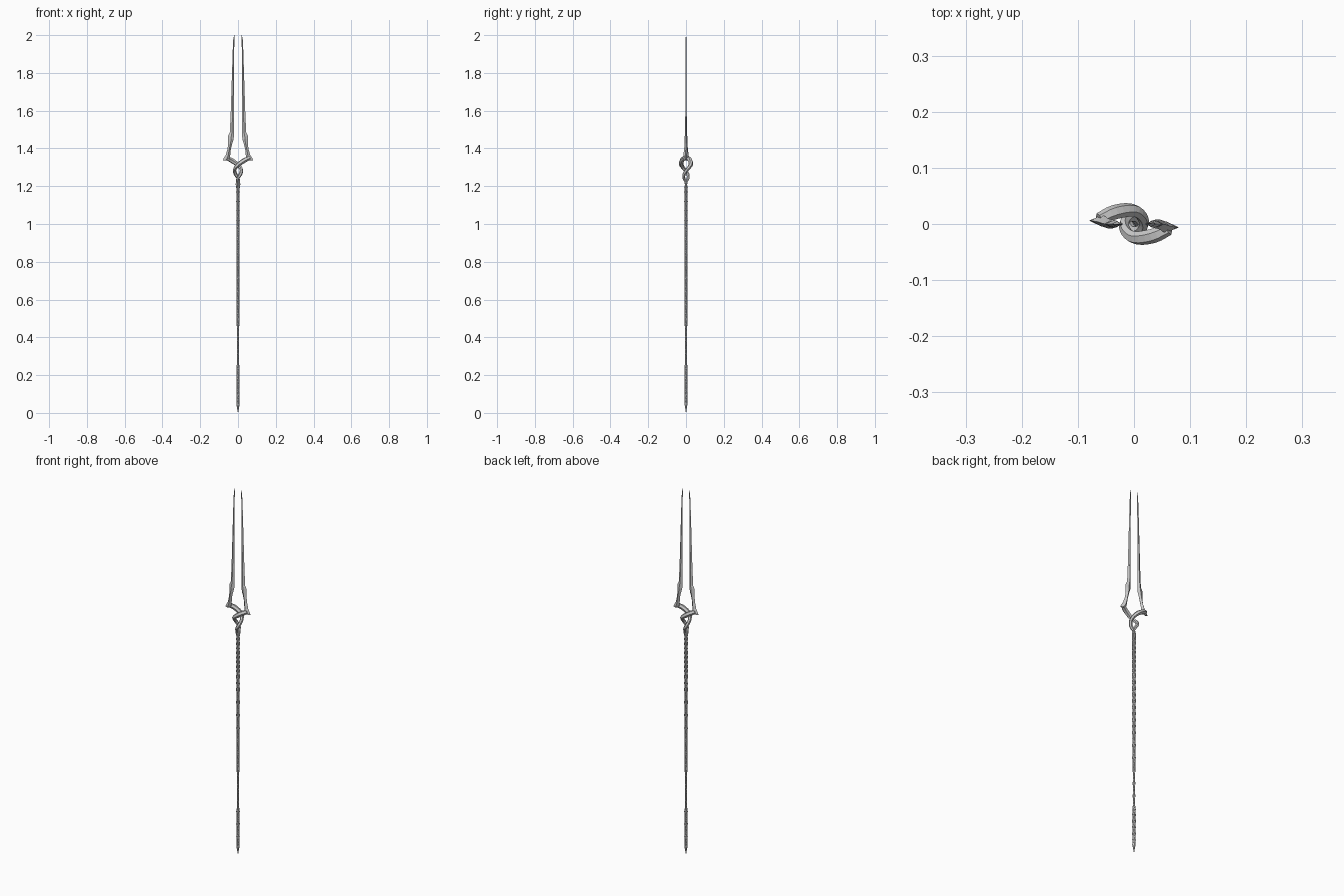
import bpy, bmesh, math
from mathutils import Vector

if "Cube" in bpy.data.objects:
    bpy.data.objects.remove(bpy.data.objects["Cube"])


def strand(name, pts, turn):
    """Faceted tapering tube through (x, y, z, radius) points, turned about z."""
    cu = bpy.data.curves.new(name, 'CURVE')
    cu.dimensions = '3D'
    cu.bevel_depth = 1.0
    cu.bevel_resolution = 1
    cu.use_fill_caps = True
    sp = cu.splines.new('POLY')
    sp.points.add(len(pts) - 1)
    sp.use_smooth = False
    for p, (x, y, z, r) in zip(sp.points, pts):
        p.co = (x, y, z, 1)
        p.radius = r
    ob = bpy.data.objects.new(name, cu)
    ob.rotation_euler.z = turn
    bpy.context.collection.objects.link(ob)


def loft(name, rings, turn=0):
    """Skin a list of equal-sized vertex rings and cap both ends."""
    bm = bmesh.new()
    vs = [[bm.verts.new(p) for p in ring] for ring in rings]
    n = len(vs[0])
    for a, b in zip(vs, vs[1:]):
        for i in range(n):
            j = (i + 1) % n
            bm.faces.new((a[i], a[j], b[j], b[i]))
    bm.faces.new(vs[0][::-1])
    bm.faces.new(vs[-1])
    bmesh.ops.recalc_face_normals(bm, faces=bm.faces)
    me = bpy.data.meshes.new(name)
    bm.to_mesh(me)
    bm.free()
    ob = bpy.data.objects.new(name, me)
    ob.rotation_euler.z = turn
    bpy.context.collection.objects.link(ob)


def smooth_path(keys, steps):
    """Catmull-Rom interpolation of key points."""
    k = [Vector(p) for p in keys]
    k = [2 * k[0] - k[1]] + k + [2 * k[-1] - k[-2]]
    out = []
    for a, b, c, d in zip(k, k[1:], k[2:], k[3:]):
        for s in range(steps):
            t = s / steps
            out.append(0.5 * (2 * b + (c - a) * t + (2 * a - 5 * b + 4 * c - d) * t * t
                              + (3 * b - a - 3 * c + d) * t ** 3))
    return out + [k[-2]]


# Neck: arm sweeping from the barb around the axis, two loops, down to the shaft
neck = smooth_path([
    (0.062, -0.009, 1.350, 0.011), (0.035, -0.021, 1.337, 0.013),
    (0.004, -0.025, 1.316, 0.012), (-0.013, -0.015, 1.298, 0.010),
    (-0.018, 0.000, 1.280, 0.009), (-0.011, 0.011, 1.260, 0.009),
    (0.000, 0.011, 1.243, 0.008), (0.005, 0.004, 1.226, 0.006),
    (0.006, 0.000, 1.208, 0.006), (0.004, -0.004, 1.190, 0.005)], 3)

# Shaft strands: (z, helix radius, tube radius) profile
profile = [(1.20, .0052, .0044), (1.00, .0050, .0044), (0.50, .0046, .0040),
           (0.47, .0046, .0040), (0.455, .0030, .0032), (0.26, .0030, .0032),
           (0.24, .0048, .0042), (0.06, .0045, .0042), (0.03, .0020, .0030)]


def shaft_size(z):
    for (z0, a0, b0), (z1, a1, b1) in zip(profile, profile[1:]):
        if z >= z1:
            t = max(0, (z0 - z) / (z0 - z1))
            return a0 + (a1 - a0) * t, b0 + (b1 - b0) * t
    return profile[-1][1:]


shaft, z, ang = [], 1.195, 0.0
while z > 0.03:
    r, tube = shaft_size(z)
    shaft.append((r * math.cos(ang), r * math.sin(ang), z, tube))
    ang -= math.tau / 12
    z -= (0.10 if z > 1.0 else 0.14) / 12

# Prong: (z, outer x, inner x, centre y, half depth), swept barb then long blade
prong = [(1.336, .080, .058, -.006, .005), (1.346, .077, .044, -.006, .010),
         (1.365, .065, .041, -.004, .010), (1.395, .056, .038, -.001, .009),
         (1.425, .052, .031, 0, .008), (1.450, .053, .023, 0, .0075),
         (1.468, .052, .022, 0, .0065), (1.485, .043, .022, 0, .006),
         (1.560, .040, .022, 0, .005), (1.575, .039, .022, 0, .0035),
         (1.920, .028, .020, 0, .0025), (1.980, .025, .0195, 0, .002),
         (2.000, .0205, .0195, 0, .0007)]
rings = []
for z, xo, xi, y, d in prong:
    xr = xo * 0.45 + xi * 0.55
    rings.append([(xo, y, z), (xr, y + d, z), (xi, y, z), (xr, y - d, z)])

for side, turn in (("right", 0), ("left", math.pi)):
    strand("neck_strand_" + side, neck, turn)
    loft("prong_" + side, rings, turn)
for i in range(4):
    strand(f"shaft_strand_{i + 1}", shaft, i * math.pi / 2)

# Butt spike
loft("butt_spike", [[(r * math.cos(i * math.tau / 6), r * math.sin(i * math.tau / 6), z)
                     for i in range(6)]
                    for z, r in ((0.0, .0005), (0.03, .006), (0.045, .009), (0.06, .006))])
